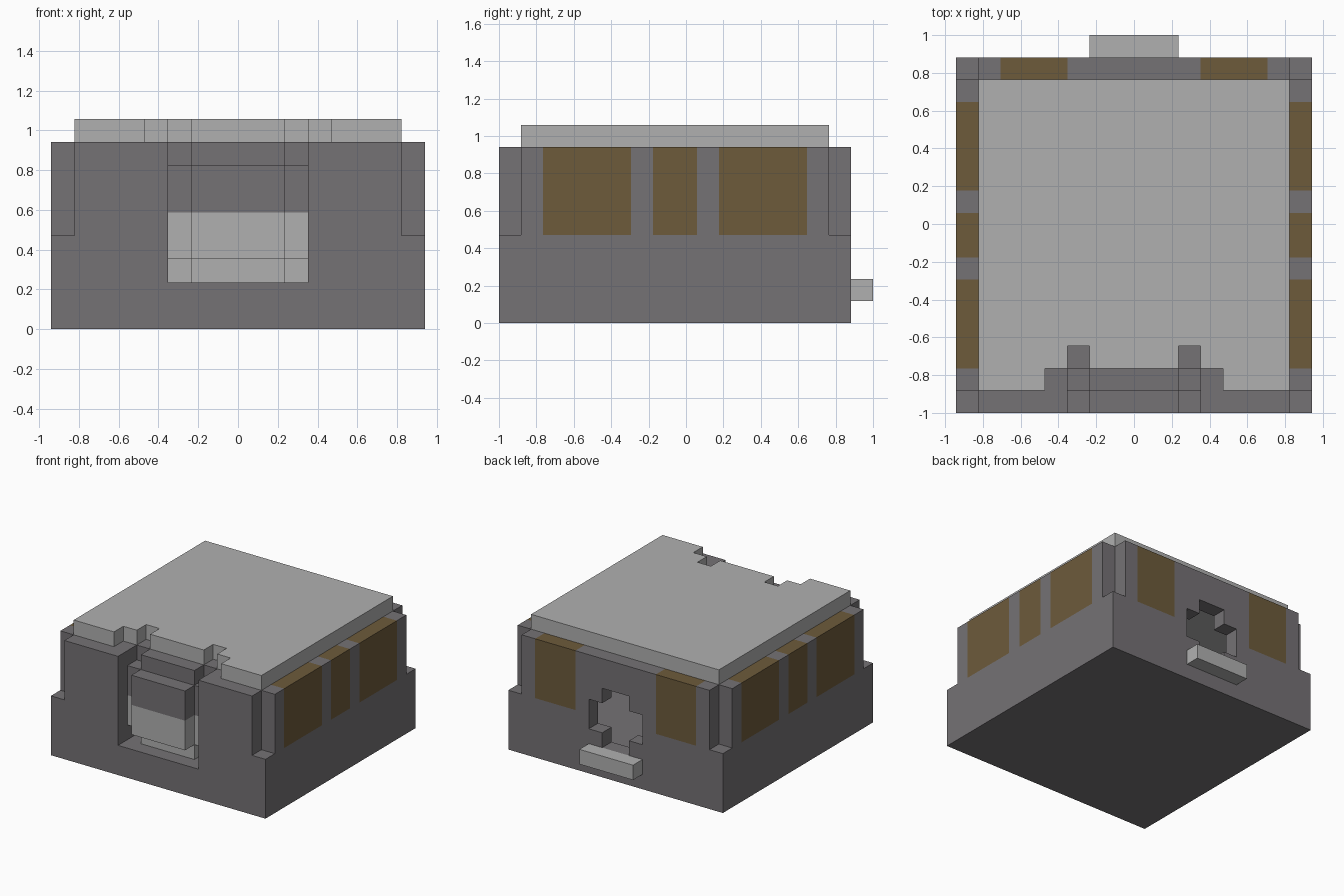
import bpy
import bmesh

cube = bpy.data.objects.get("Cube")
if cube:
    bpy.data.objects.remove(cube, do_unlink=True)

U = 2 / 17  # one block, so that the longest side is 17 blocks


def material(name, rgb):
    m = bpy.data.materials.new(name)
    m.use_nodes = True
    color = (*rgb, 1)
    m.diffuse_color = color
    m.node_tree.nodes["Principled BSDF"].inputs["Base Color"].default_value = color
    return m


DARK = material("dark_stone", (0.178, 0.168, 0.178))
LIGHT = material("light_stone", (0.434, 0.434, 0.434))
BROWN = material("brown_window", (0.153, 0.104, 0.044))


def finish(name, mat, bm):
    bmesh.ops.recalc_face_normals(bm, faces=bm.faces)
    mesh = bpy.data.meshes.new(name)
    bm.to_mesh(mesh)
    bm.free()
    mesh.materials.append(mat)
    obj = bpy.data.objects.new(name, mesh)
    bpy.context.collection.objects.link(obj)
    return obj


def blocks(name, mat, *boxes, mirror=False):
    """Boxes given as (x range, y range, z range) in blocks."""
    bm = bmesh.new()
    for spans in boxes:
        for side in ((1, -1) if mirror else (1,)):
            verts = bmesh.ops.create_cube(bm, size=1)["verts"]
            for v in verts:
                for i, (lo, hi) in enumerate(spans):
                    v.co[i] = U * (lo if v.co[i] < 0 else hi)
                v.co.x *= side
    return finish(name, mat, bm)


FRONT, BACK = (-8.5, -7.5), (6.5, 7.5)

# Floor and lower walls
blocks("floor", DARK, ((-8, 8), (-8.5, 7.5), (0, 1)))
blocks("lower_side_walls", DARK, ((7, 8), (-8.5, 7.5), (1, 4)), mirror=True)

# Front wall with the doorway, open at the top
blocks("front_wall", DARK, ((3, 7), FRONT, (1, 8)), mirror=True)
blocks("front_sill", DARK, ((-3, 3), FRONT, (1, 2)))
blocks("doorway_frame", DARK, ((3, 4), (-7.5, -6.5), (1, 8)), mirror=True)
blocks("doorway_step", DARK, ((-3, 3), (-7.5, -5.5), (1, 2)))

# Rear wall with a stepped cross-shaped opening between the windows
blocks("rear_wall", DARK,
       ((3, 7), BACK, (1, 4)), ((6, 7), BACK, (4, 8)), ((2, 3), BACK, (1, 8)),
       ((1, 2), BACK, (1, 3)), ((1, 2), BACK, (5, 8)),
       ((0, 1), BACK, (1, 2)), ((0, 1), BACK, (6, 8)), mirror=True)
blocks("rear_windows", BROWN, ((3, 6), BACK, (4, 8)), mirror=True)
blocks("rear_ledge", LIGHT, ((-2, 2), (7.5, 8.5), (1, 2)))

# Upper side walls: pillars alternating with windows
windows = [(-6.5, -2.5), (-1.5, 0.5), (1.5, 5.5)]
edges = [-7.5] + [y for span in windows for y in span] + [6.5]
pillars = list(zip(edges[::2], edges[1::2]))
blocks("side_pillars", DARK, *[((7, 8), s, (4, 8)) for s in pillars], mirror=True)
blocks("side_windows", BROWN, *[((7, 8), s, (4, 8)) for s in windows], mirror=True)

# Bulging stepped door, light below and dark above
for name, mat, outer, inner in (("door_lower", LIGHT, (2, 5), (3, 5)),
                                ("door_upper", DARK, (5, 8), (5, 7))):
    blocks(name, mat,
           ((-3, 3), (-6.5, -5.5), outer),
           ((-2, 2), (-7.5, -6.5), outer),
           ((2, 3), (-7.5, -6.5), inner),
           ((-3, -2), (-7.5, -6.5), inner),
           ((-2, 2), FRONT, inner))

# Roof slab with a notched front edge
half = [(7, 6.5), (7, -7.5), (4, -7.5), (4, -6.5), (3, -6.5),
        (3, -5.5), (2, -5.5), (2, -6.5)]
outline = half + [(-x, y) for x, y in reversed(half)]
bm = bmesh.new()
slab = bm.faces.new([bm.verts.new((x * U, y * U, 8 * U)) for x, y in outline])
top = bmesh.ops.extrude_face_region(bm, geom=[slab], use_keep_orig=True)["geom"]
bmesh.ops.translate(bm, vec=(0, 0, U),
                    verts=[g for g in top if isinstance(g, bmesh.types.BMVert)])
finish("roof", LIGHT, bm)
